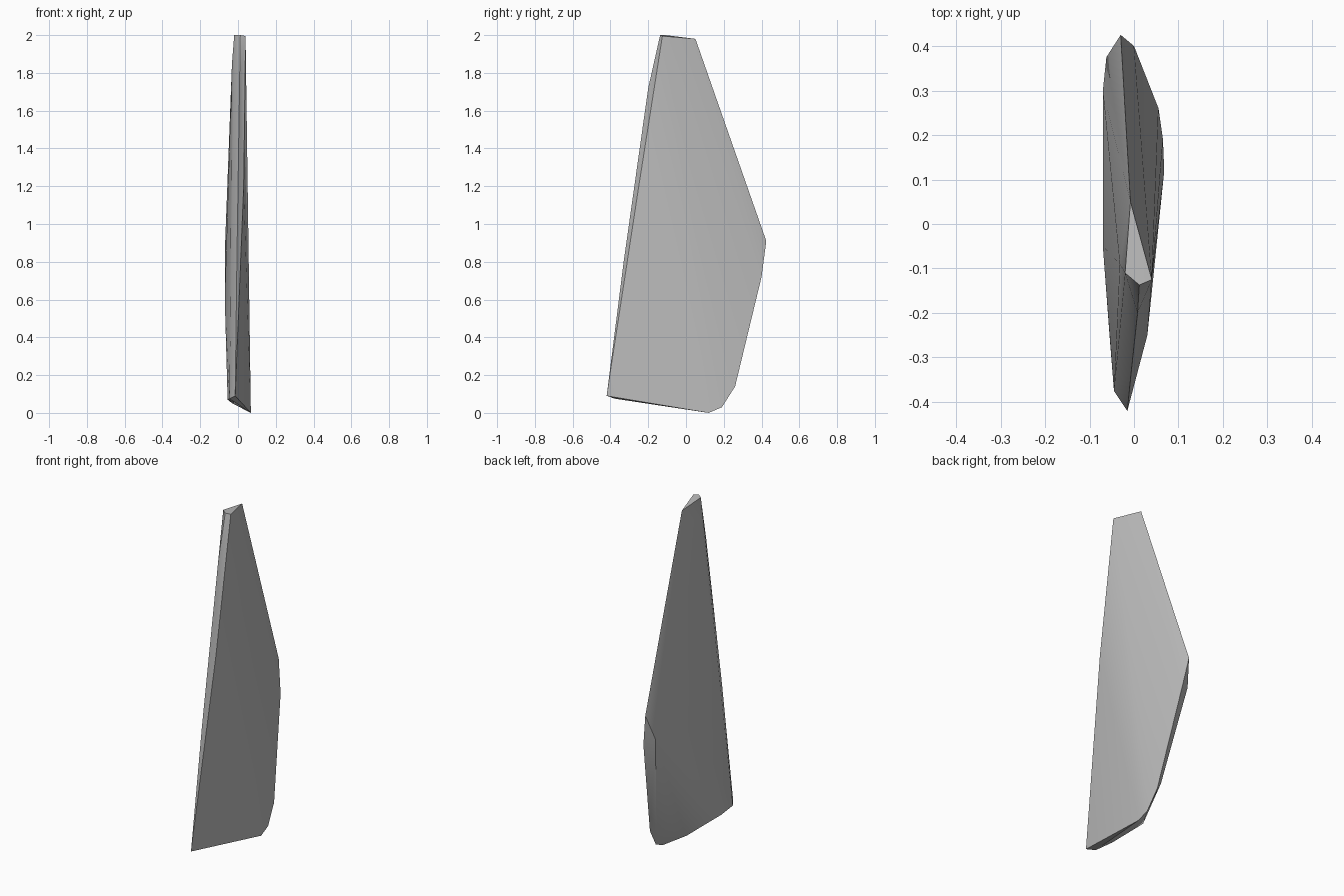
import bpy, bmesh

cube = bpy.data.objects.get("Cube")
if cube:
    bpy.data.objects.remove(cube, do_unlink=True)

grey = bpy.data.materials.new("plain grey")
grey.use_nodes = True
colour = (0.5, 0.5, 0.5, 1)
grey.diffuse_color = colour
grey.node_tree.nodes["Principled BSDF"].inputs["Base Color"].default_value = colour

# Rim of the left side: leading edge, tip, trailing corner, rounded foot
left_rim = [(.04, -.125, 1.995), (-.008, .05, 1.98), (-.03, .425, .91),
            (0, .4, .72), (.055, .26, .14), (.065, .19, .03),
            (.068, .12, 0), (-.015, -.42, .09), (.03, -.25, 1.2)]

# Ridge down the leading edge
ridge = [(.012, -.137, 2), (.008, -.2, 1.72), (-.006, -.33, .8)]

# Bulging right side with its bevelled rim
right_side = [(-.02, -.11, 2), (-.032, -.09, 1.85), (-.062, .375, .76),
              (-.07, .3, .85), (-.07, -.05, .6), (.02, .25, .19),
              (-.03, .04, .05), (-.055, -.25, .07), (-.045, -.375, .075)]

# The blade is the convex skin around these profiles
bm = bmesh.new()
for point in left_rim + ridge + right_side:
    bm.verts.new(point)
hull = bmesh.ops.convex_hull(bm, input=bm.verts[:])
bmesh.ops.delete(bm, geom=hull["geom_interior"], context="VERTS")
bmesh.ops.recalc_face_normals(bm, faces=bm.faces[:])
mesh = bpy.data.meshes.new("blade")
bm.to_mesh(mesh)
bm.free()

blade = bpy.data.objects.new("blade", mesh)
mesh.materials.append(grey)
bpy.context.collection.objects.link(blade)
bpy.ops.object.select_all(action="DESELECT")
blade.select_set(True)
bpy.context.view_layer.objects.active = blade
bpy.ops.object.shade_smooth_by_angle(angle=0.5)
